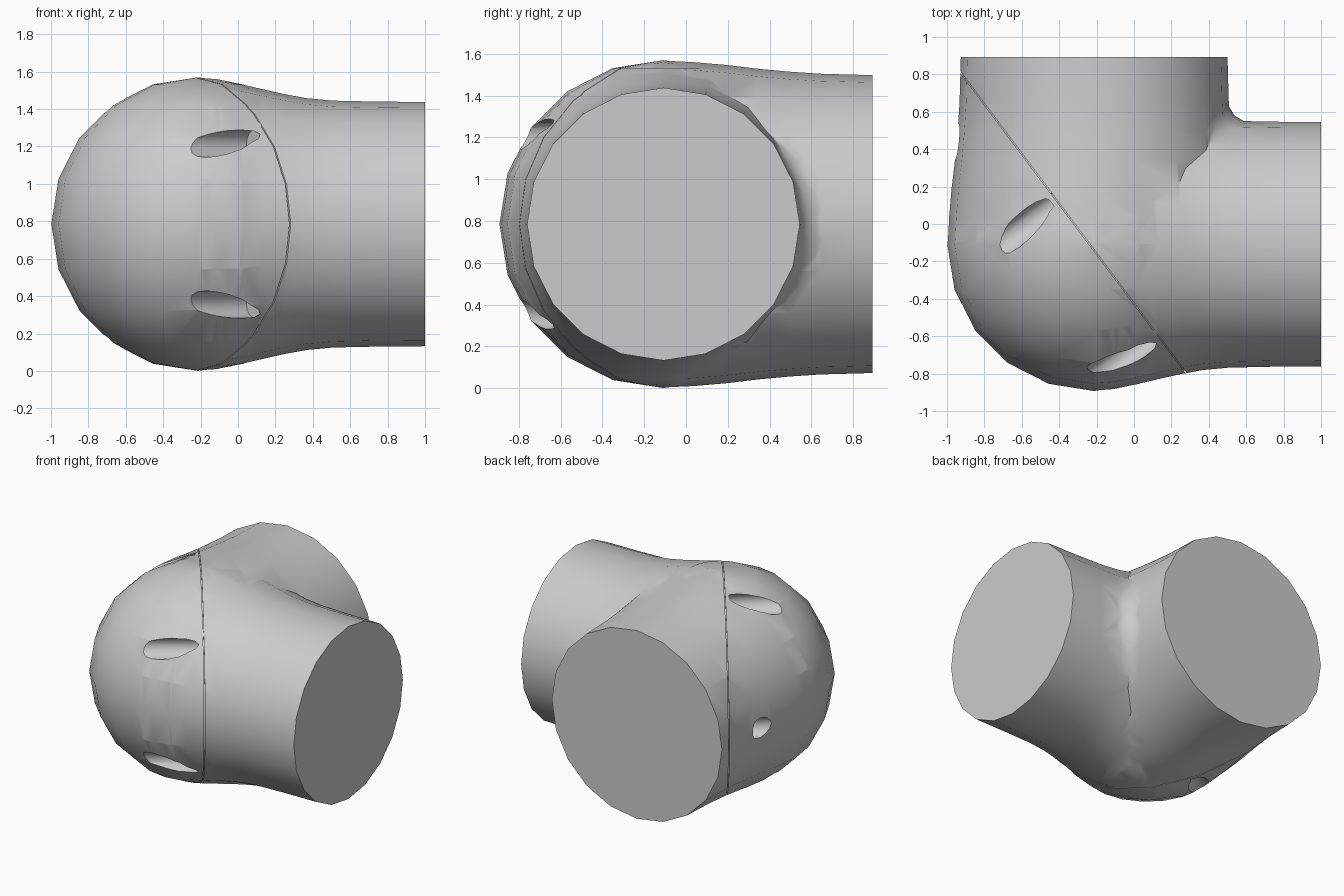
import bpy, bmesh, math
from mathutils import Vector, Matrix

cube = bpy.data.objects.get("Cube")
if cube:
    bpy.data.objects.remove(cube, do_unlink=True)

CENTRE = Vector((-0.213, -0.108, 0.785))
R = 0.785
SIDES = 20
SPLIT = Vector((-0.8, -0.6, 0))     # normal of the plane between the two halves
ALONG = Vector((0.6, -0.8, 0))      # horizontal direction in that plane
UP = Vector((0, 0, 1))

grey = bpy.data.materials.new("light_grey")
grey.use_nodes = True
colour = (0.6, 0.6, 0.6, 1)
grey.diffuse_color = colour
grey.node_tree.nodes["Principled BSDF"].inputs["Base Color"].default_value = colour


def make(name, bm):
    bmesh.ops.recalc_face_normals(bm, faces=bm.faces)
    mesh = bpy.data.meshes.new(name)
    bm.to_mesh(mesh)
    bm.free()
    mesh.materials.append(grey)
    ob = bpy.data.objects.new(name, mesh)
    bpy.context.collection.objects.link(ob)
    return ob


def loft(name, rings):
    """Skin closed rings of equal length and cap both ends."""
    bm = bmesh.new()
    rows = [[bm.verts.new(p) for p in ring] for ring in rings]
    n = len(rows[0])
    for a, b in zip(rows, rows[1:]):
        for i in range(n):
            j = (i + 1) % n
            bm.faces.new((a[i], a[j], b[j], b[i]))
    bm.faces.new(rows[0])
    bm.faces.new(rows[-1])
    return make(name, bm)


def tube(name, origin, axis, profile, sides):
    """Round body along a horizontal axis from (distance, radius) pairs."""
    side = UP.cross(axis)
    angles = [math.tau * i / sides for i in range(sides)]
    return loft(name, [[origin + axis * d + (side * math.cos(a) + UP * math.sin(a)) * r
                        for a in angles] for d, r in profile])


def combine(target, other, operation):
    mod = target.modifiers.new(operation, "BOOLEAN")
    mod.operation = operation
    mod.solver = "EXACT"
    mod.object = other
    bpy.context.view_layer.objects.active = target
    bpy.ops.object.modifier_apply(modifier=mod.name)
    bpy.data.objects.remove(other, do_unlink=True)


# Rounded outer corner
bm = bmesh.new()
bmesh.ops.create_uvsphere(bm, u_segments=SIDES, v_segments=SIDES // 2, radius=R,
                          matrix=Matrix.Translation(CENTRE))
body = make("elbow_body", bm)

# Two flared arms
side_arm = tube("side_arm", CENTRE, Vector((1, 0, 0)),
                [(-0.01, 0.783), (0.1, 0.775), (0.22, 0.75), (0.34, 0.722), (0.46, 0.695),
                 (0.58, 0.673), (0.72, 0.66), (0.95, 0.655), (1.213, 0.653)], SIDES)
back_arm = tube("back_arm", CENTRE, Vector((0, 1, 0)),
                [(-0.01, 0.783), (0.15, 0.775), (0.3, 0.762), (0.45, 0.744), (0.6, 0.73),
                 (0.75, 0.72), (1.0, 0.713)], SIDES)

# Concave fillet filling the inner corner between the arms
rings = []
for k in range(-8, 9):
    dz = 0.6 * k / 8
    back, side = math.sqrt(0.715 ** 2 - dz * dz), math.sqrt(0.652 ** 2 - dz * dz)
    x, y = CENTRE.x + back, CENTRE.y + side
    f = 0.19 * math.sqrt(side / 0.652) * (1 - 0.5 * abs(k / 8) ** 3)
    ring = [(x - 0.1, y - 0.1), (x - 0.1, y + f)]
    for i in range(5):
        t = i / 4
        ring.append((x - 0.012 + f * (1 - t) ** 2, y - 0.012 + f * t * t))
    ring = ring[:2] + ring[:1:-1] + [(x + f, y - 0.1)]
    rings.append([Vector((px, py, CENTRE.z + dz)) for px, py in ring])
fillet = loft("inner_fillet", rings)

for part in (side_arm, back_arm, fillet):
    combine(body, part, "UNION")

# Sunken screw holes through the outer half
seam = 0.02
for along, height in ((-0.88, 0), (-0.3, 0.665), (-0.3, -0.665), (0.571, 0.43), (0.571, -0.43)):
    start = CENTRE + ALONG * along + UP * height
    hole = tube("screw_hole", start, SPLIT, [(seam + 0.03, 0.073), (1.0, 0.073)], 16)
    combine(body, hole, "DIFFERENCE")

# Fine seam where the two halves meet: a ring-shaped cut just under the skin
outer = tube("seam_cut", CENTRE, SPLIT, [(seam - 0.003, 1.4), (seam + 0.003, 1.4)], 32)
core = body.copy()
core.data = body.data.copy()
bpy.context.collection.objects.link(core)
shrink = core.modifiers.new("shrink", "DISPLACE")
shrink.strength = -0.015
shrink.mid_level = 0
bpy.context.view_layer.objects.active = core
bpy.ops.object.modifier_apply(modifier=shrink.name)
combine(outer, core, "DIFFERENCE")
combine(body, outer, "DIFFERENCE")

# Smooth skin with crisp rims
for ob in bpy.context.selected_objects:
    ob.select_set(False)
body.select_set(True)
bpy.context.view_layer.objects.active = body
bpy.ops.object.shade_smooth_by_angle(angle=math.radians(32))
